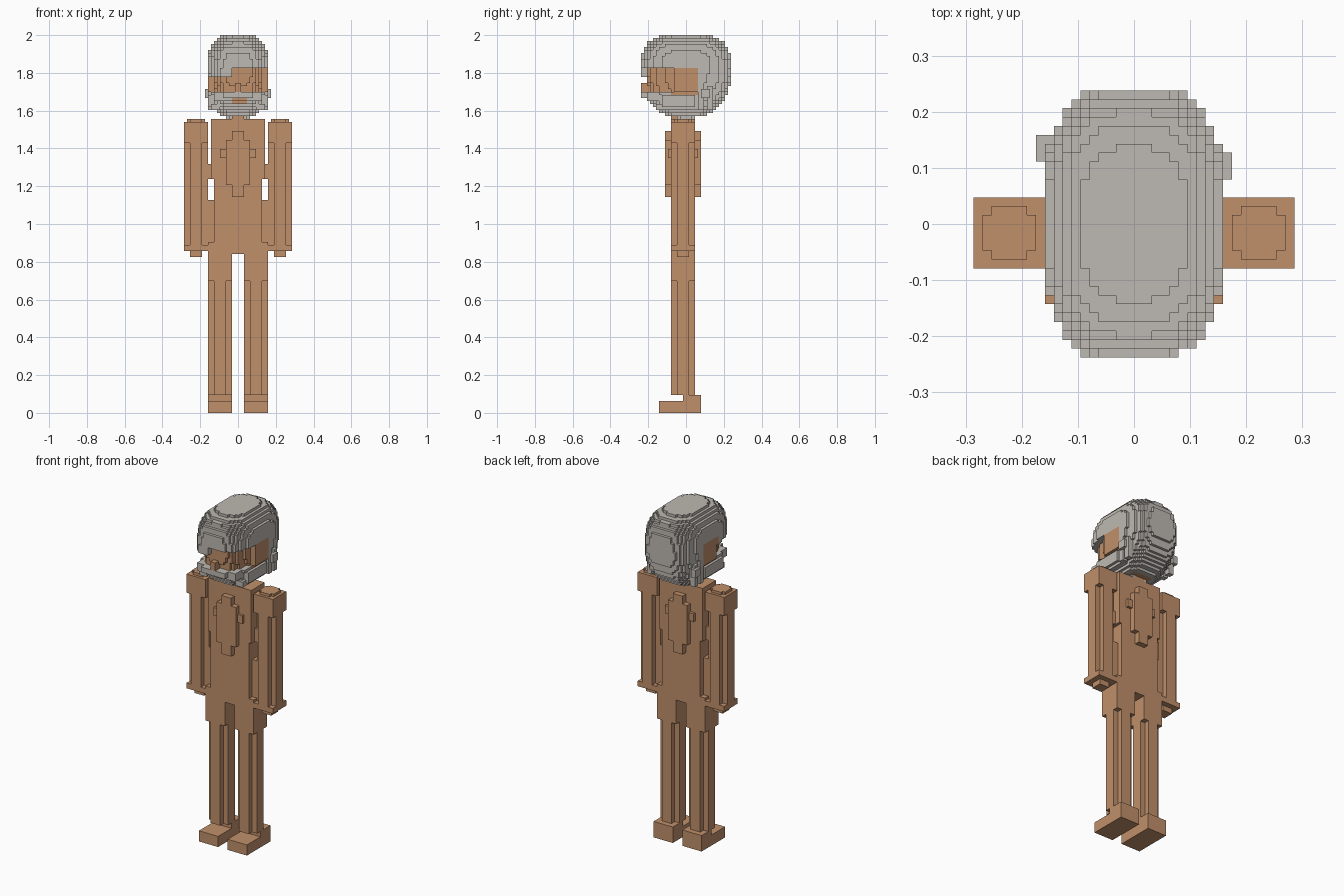
import bpy
import bmesh
from mathutils import Vector

if "Cube" in bpy.data.objects:
    bpy.data.objects.remove(bpy.data.objects["Cube"], do_unlink=True)

V = 2 / 126  # size of one cell


def material(name, rgb):
    m = bpy.data.materials.new(name)
    m.use_nodes = True
    m.diffuse_color = (*rgb, 1)
    m.node_tree.nodes["Principled BSDF"].inputs["Base Color"].default_value = (*rgb, 1)
    return m


skin = material("skin_tan", (0.53, 0.28, 0.147))
grey = material("hair_grey", (0.515, 0.485, 0.445))


def block(x, y, z):
    return {(i, j, k) for i in range(*x) for j in range(*y) for k in range(*z)}


def mirror(cells):
    return {(-1 - i, j, k) for i, j, k in cells}


def build(name, cells, mat, solid=None):
    """Skin a set of cells with their exposed faces, merging flat areas."""
    solid = solid or cells
    bm = bmesh.new()
    verts = {}

    def vert(p):
        key = tuple(round(c) for c in p)
        if key not in verts:
            verts[key] = bm.verts.new(Vector(key) * V)
        return verts[key]

    for c in sorted(cells):
        for axis in range(3):
            for s in (0, 1):
                n = list(c)
                n[axis] += 2 * s - 1
                if tuple(n) in solid:
                    continue
                u, w = Vector((0, 0, 0)), Vector((0, 0, 0))
                u[(axis + 1) % 3] = 1
                w[(axis + 2) % 3] = 1
                o = Vector(c)
                o[axis] += s
                ring = [o, o + u, o + u + w, o + w]
                bm.faces.new([vert(p) for p in (ring if s else ring[::-1])])
    bmesh.ops.dissolve_limit(bm, angle_limit=0.01, verts=bm.verts[:], edges=bm.edges[:])
    bmesh.ops.triangulate(bm, faces=[f for f in bm.faces if len(f.verts) > 4])
    me = bpy.data.meshes.new(name)
    bm.to_mesh(me)
    bm.free()
    me.materials.append(mat)
    ob = bpy.data.objects.new(name, me)
    bpy.context.collection.objects.link(ob)


def cross_limb(x0, z0, z1):
    """Limb with its corners cut away into a plus section."""
    return (block((x0 + 2, x0 + 6), (-5, 3), (z0, z1))
            | block((x0, x0 + 8), (-3, 1), (z0, z1)))


# Legs and feet
leg = cross_limb(2, 6, 44) | block((2, 10), (-5, 3), (44, 53))
foot = block((2, 10), (-9, 5), (0, 4)) | block((2, 10), (-1, 5), (4, 6))

# Arms: square shoulder, grooved limb, squared wrist, small hand
arm = cross_limb(10, 56, 90) | block((10, 18), (-5, 3), (90, 97))
arm |= block((10, 18), (-5, 3), (54, 56))
arm |= block((11, 17), (-3, 1), (97, 98)) | block((12, 16), (-4, 2), (97, 98))
hand = block((12, 16), (-3, 1), (52, 54))

for side, flip in (("left", lambda c: c), ("right", mirror)):
    for part, cells in (("leg", leg), ("foot", foot), ("arm", arm), ("hand", hand)):
        build(f"{side}_{part}", flip(cells), skin)

# Torso with recessed flanks and a link to each arm
half = block((0, 8), (-5, 3), (53, 98)) | block((8, 10), (-5, 3), (53, 57))
half |= block((8, 10), (-3, 1), (57, 71)) | block((8, 9), (-5, 3), (78, 98))
half |= block((9, 10), (-3, 1), (78, 83))
build("torso", half | mirror(half), skin)

# Raised plates on the chest and back
plate = block((0, 2), (-7, 5), (72, 94)) | block((0, 4), (-7, 5), (76, 91))
plate |= block((0, 6), (-6, 4), (85, 88))
build("chest_and_back_plate", plate | mirror(plate), skin)

neck = block((-2, 2), (-5, 3), (98, 101)) | block((-4, 4), (-2, 5), (99, 103))
build("neck", neck, skin)


# Head: a rounded block above, tapering to the chin below
def inside_head(i, j, k, shrink=0):
    x = abs(i + 0.5) / (10 - shrink)
    y = abs(j + 0.5) / (15 - shrink)
    z = k + 0.5 - 115
    if z >= 0:
        return x ** 3 + y ** 3 + (z / 11.2) ** 3 <= 1.02
    return x ** 4 + y ** 2.3 + (-z / 16.5) ** 2.3 <= 1.03


head = {c for c in block((-10, 10), (-15, 15), (98, 126)) if inside_head(*c)}


def in_face(i, j, k):
    top = 112 if i < -2 and j < -4 else 115
    return j < -4 and 107 <= k < top


def in_temple(i, j, k):
    return -5 <= j < 4 and 106 <= k < 115


# Sunken face
head = {c for c in head if not in_face(*c) or inside_head(*c, 2)}
nose = block((-1, 1), (-15, -12), (107, 110))
face = {c for c in head if in_face(*c) or in_temple(*c)} | nose
mouth = {c for c in head if -2 <= c[0] < 3 and c[1] < -8 and 103 <= c[2] < 105}
face |= mouth

# Moustache, side beard and hanging locks
hair = head - face
hair |= block((-5, 5), (-15, -10), (105, 107)) - nose
hair |= block((-8, 8), (-13, -8), (104, 107)) - mouth
jaw = block((7, 10), (-8, 3), (102, 106)) | block((6, 9), (-10, 4), (101, 103))
locks = block((8, 10), (4, 6), (101, 109)) | block((8, 10), (7, 9), (101, 109))
hair |= jaw | mirror(jaw) | locks | mirror(locks)
hair |= block((9, 11), (5, 8), (105, 108)) | block((-11, -9), (7, 10), (105, 108))
hair -= face

build("face", face, skin, face | hair)
build("hair_and_beard", hair, grey, face | hair)
